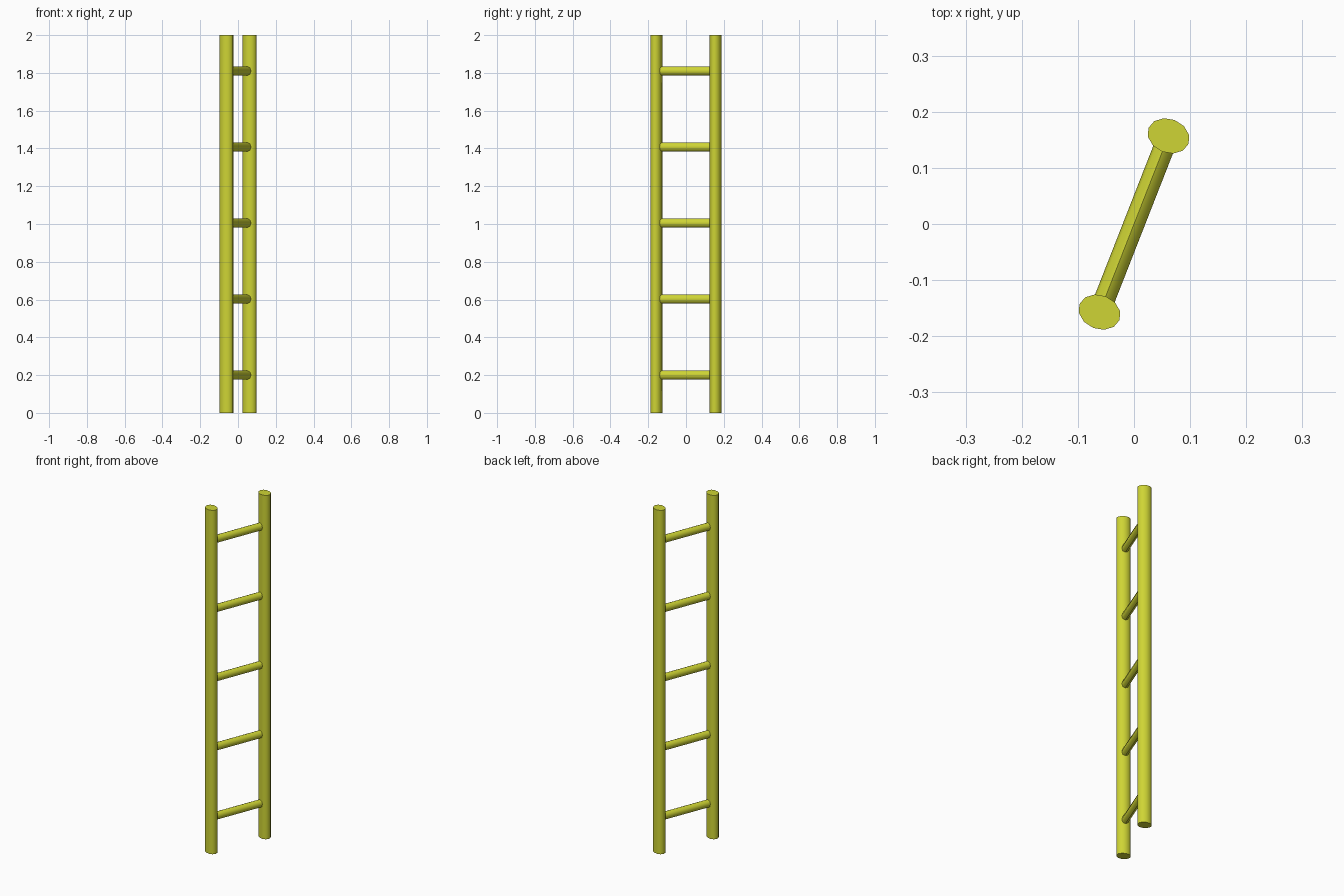
import bpy
import math
from mathutils import Matrix, Vector

if "Cube" in bpy.data.objects:
    bpy.data.objects.remove(bpy.data.objects["Cube"])

yellow = bpy.data.materials.new("ladder yellow")
yellow.diffuse_color = (0.62, 0.66, 0.035, 1)
yellow.use_nodes = True
yellow.node_tree.nodes["Principled BSDF"].inputs["Base Color"].default_value = yellow.diffuse_color

# The ladder lies along a diagonal between the two rail centres
RAIL = Vector((0.0615, 0.157, 0))
ANGLE = math.atan2(RAIL.y, RAIL.x)
TURN = Matrix.Rotation(ANGLE, 4, 'Z')


def oval_bar(name, sides, matrix):
    """Unit cylinder shaped and placed by a matrix, smooth with sharp end caps."""
    bpy.ops.mesh.primitive_cylinder_add(vertices=sides, radius=1, depth=1)
    bar = bpy.context.object
    bar.name = name
    bar.data.transform(matrix)
    bar.data.materials.append(yellow)
    bpy.ops.object.shade_smooth_by_angle(angle=math.radians(50))
    return bar


# Two upright rails, oval and wider across the ladder
for name, side in (("front_rail", -1), ("back_rail", 1)):
    place = Matrix.Translation(RAIL * side + Vector((0, 0, 1)))
    oval_bar(name, 12, place @ TURN @ Matrix.Diagonal((0.0303, 0.0385, 2, 1)))

# Five evenly spaced rungs, taller than wide, ending just inside the rails
LENGTH = 2 * RAIL.length - 0.05
LAY = Matrix.Rotation(math.pi / 2, 4, 'Y')
for i in range(5):
    place = Matrix.Translation((0, 0, 0.2 + 0.4025 * i))
    oval_bar(f"rung_{i + 1}", 8,
             place @ TURN @ LAY @ Matrix.Diagonal((0.0235, 0.0188, LENGTH, 1)))
